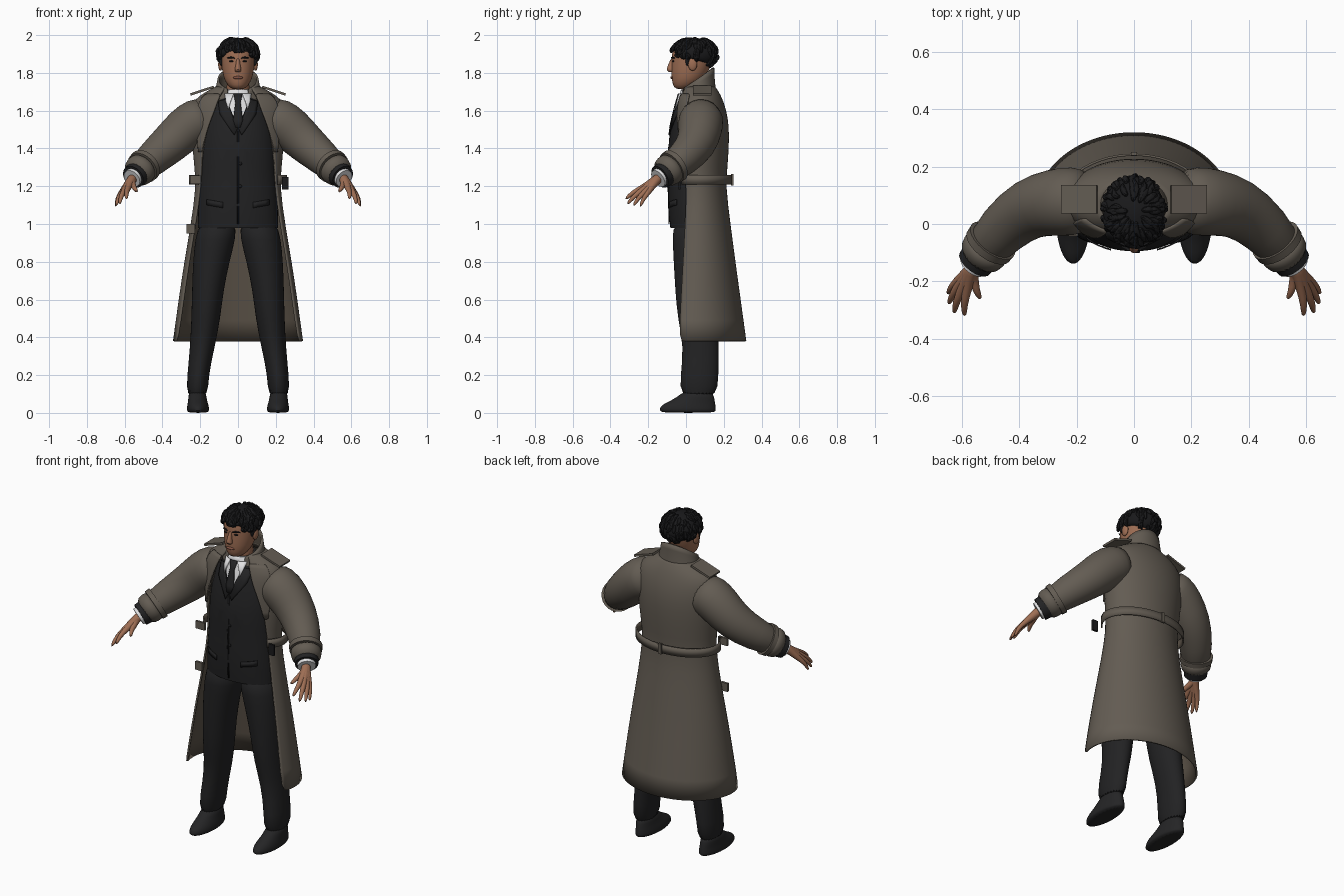
import bpy, bmesh, math, random
from mathutils import Vector, Matrix

if bpy.data.objects.get("Cube"):
    bpy.data.objects.remove(bpy.data.objects["Cube"])
random.seed(4)


def material(name, r, g, b):
    m = bpy.data.materials.new(name)
    m.use_nodes = True
    m.diffuse_color = (r, g, b, 1)
    node = m.node_tree.nodes["Principled BSDF"]
    node.inputs["Base Color"].default_value = (r, g, b, 1)
    node.inputs["Roughness"].default_value = 0.8
    return m


COAT = material("taupe coat", .125, .107, .086)
LINING = material("brown lining", .105, .085, .064)
SUIT = material("black suit", .016, .016, .017)
HAIR = material("black hair", .010, .010, .011)
SKIN = material("tan skin", .34, .155, .088)
LIPS = material("dark lips", .22, .085, .055)
SHIRT = material("white shirt", .75, .75, .76)
SHOE = material("black leather", .018, .018, .019)


def finish(name, bm, mats, sub=0, fix=True, angle=45):
    if fix:
        bmesh.ops.recalc_face_normals(bm, faces=bm.faces[:])
    me = bpy.data.meshes.new(name)
    bm.to_mesh(me)
    bm.free()
    ob = bpy.data.objects.new(name, me)
    bpy.context.collection.objects.link(ob)
    for m in mats:
        me.materials.append(m)
    bpy.ops.object.select_all(action='DESELECT')
    ob.select_set(True)
    bpy.context.view_layer.objects.active = ob
    bpy.ops.object.shade_smooth_by_angle(angle=math.radians(angle))
    if sub:
        ob.modifiers.new("smooth", 'SUBSURF').levels = sub
        ob.modifiers["smooth"].render_levels = sub
    return ob


def skin_rows(bm, rows, closed=True, caps=True):
    """Join rows of points into a surface."""
    vs = [[bm.verts.new(p) for p in row] for row in rows]
    n = len(vs[0])
    for a, b in zip(vs, vs[1:]):
        for j in range(n if closed else n - 1):
            k = (j + 1) % n
            bm.faces.new((a[j], b[j], b[k], a[k]))
    if closed and caps:
        bm.faces.new(vs[0])
        bm.faces.new(vs[-1][::-1])


def arc(z, x, hx, yc, rb, rf, t0=-180, t1=180, n=32, closed=True):
    """Horizontal oval; 0 degrees is the back, separate back and front depth."""
    out = []
    for j in range(n):
        t = math.radians(t0 + (t1 - t0) * j / (n if closed else n - 1))
        c = math.cos(t)
        out.append((x + hx * math.sin(t), yc + (rb if c > 0 else rf) * c, z))
    return out


def loft(name, rows, mat, sub=1, n=24):
    """Rows: z, x, half width, front y, back y."""
    bm = bmesh.new()
    skin_rows(bm, [arc(z, x, hx, (f + b) / 2, (b - f) / 2, (b - f) / 2, n=n)
                   for z, x, hx, f, b in rows])
    return finish(name, bm, [mat], sub)


def add_tube(bm, pts, radii, n=10):
    pts = [Vector(p) for p in pts]
    rows = []
    for i, p in enumerate(pts):
        d = (pts[min(i + 1, len(pts) - 1)] - pts[max(i - 1, 0)]).normalized()
        u = d.cross(Vector((0.13, 1, 0.1))).normalized()
        w = d.cross(u)
        rows.append([p + radii[i] * (u * math.cos(a) + w * math.sin(a))
                     for a in (2 * math.pi * j / n for j in range(n))])
    skin_rows(bm, rows)


def tube(name, pts, radii, mat, n=16, sub=1):
    bm = bmesh.new()
    add_tube(bm, pts, radii, n)
    return finish(name, bm, [mat], sub)


def ball(name, loc, size, mat):
    bm = bmesh.new()
    bmesh.ops.create_uvsphere(bm, u_segments=16, v_segments=10, radius=1,
                              matrix=Matrix.Translation(loc) @ Matrix.Diagonal((*size, 1)))
    return finish(name, bm, [mat])


def box(name, loc, size, mat, rot_y=0):
    bm = bmesh.new()
    bmesh.ops.create_cube(bm, size=1, matrix=Matrix.Translation(loc)
                          @ Matrix.Rotation(rot_y, 4, 'Y') @ Matrix.Diagonal((*size, 1)))
    return finish(name, bm, [mat], angle=30)


def at_height(table, z):
    for a, b in zip(table, table[1:]):
        if z <= b[0]:
            f = (z - a[0]) / (b[0] - a[0])
            return [p + (q - p) * f for p, q in zip(a, b)]
    return table[-1]


# Suit jacket body with the shirt opening cut as a V
TORSO = [(.98, .212, .035, .118), (1.1, .21, .035, .13), (1.2, .203, .035, .128),
         (1.3, .198, .04, .132), (1.4, .197, .045, .14), (1.5, .185, .05, .13),
         (1.6, .16, .055, .113), (1.66, .12, .055, .096), (1.71, .075, .05, .075)]
bm = bmesh.new()
skin_rows(bm, [arc(z, 0, hx, yc, r, r, n=48) for z, hx, yc, r in TORSO])
SLOPE = .4
for s in (1, -1):
    bmesh.ops.bisect_plane(bm, geom=bm.verts[:] + bm.edges[:] + bm.faces[:],
                           plane_co=(0, 0, 1.51), plane_no=(s, 0, -SLOPE))
for f in bm.faces:
    c = f.calc_center_median()
    if c.y < .04 and abs(c.x) < (c.z - 1.51) * SLOPE:
        f.material_index = 1
finish("suit_jacket", bm, [SUIT, SHIRT])


def chest(x, z, lift=.004):
    """Point just in front of the jacket."""
    z0, hx, yc, r = at_height(TORSO, z)
    return (x, yc - r * math.sqrt(max(0, 1 - (x / hx) ** 2)) - lift, z)


def patch(name, left, right, mat, lift=.004):
    """Thin cloth strip lying on the chest between two edges of x, z points."""
    bm = bmesh.new()
    rows = []
    for (xa, za), (xb, zb) in zip(left, right):
        rows.append([chest(xa + (xb - xa) * k / 4, za + (zb - za) * k / 4, lift) for k in range(5)])
    skin_rows(bm, rows, closed=False)
    ob = finish(name, bm, [mat])
    sol = ob.modifiers.new("thickness", 'SOLIDIFY')
    sol.thickness, sol.offset = .005, 0
    return ob


patch("tie", [(-.012, 1.51), (-.026, 1.55), (-.014, 1.64), (-.024, 1.69)],
      [(.012, 1.51), (.026, 1.55), (.014, 1.64), (.024, 1.69)], SUIT, .009)
patch("jacket_front_edge", [(-.004, 1.0), (-.004, 1.25), (-.004, 1.5)],
      [(.004, 1.0), (.004, 1.25), (.004, 1.5)], HAIR)
for z in (1.2, 1.32):
    ball("jacket_button", chest(.012, z), (.009, .005, .009), HAIR)

# Coat shell, open at the front: z, half width, centre y, back, front, opening angle
BODY = [(.38, .345, .05, .27, .26, 110), (.6, .315, .052, .238, .22, 111),
        (.8, .285, .055, .207, .19, 112), (1.0, .25, .058, .178, .16, 113),
        (1.2, .222, .06, .15, .135, 115), (1.3, .232, .06, .16, .14, 121),
        (1.42, .243, .07, .158, .145, 130), (1.52, .25, .075, .153, .148, 140),
        (1.6, .25, .075, .14, .135, 149), (1.66, .235, .072, .122, .118, 152),
        (1.70, .17, .07, .105, .1, 150), (1.73, .115, .068, .085, .085, 145)]


def cloth(name, rows, thick=.01, sub=1):
    bm = bmesh.new()
    skin_rows(bm, rows, closed=False)
    ob = finish(name, bm, [COAT, LINING], sub, fix=False)
    sol = ob.modifiers.new("thickness", 'SOLIDIFY')
    sol.thickness, sol.offset, sol.material_offset = thick, -1, 1
    return ob


def coat_row(z, t0, t1, grow=0., n=33):
    z, hx, yc, rb, rf, t = at_height(BODY, z)
    return arc(z, 0, hx + grow, yc, rb + grow, rf + grow, t0(t), t1(t), n, False)


cloth("coat_body", [coat_row(r[0], lambda t: -t, lambda t: t) for r in BODY])
LAPEL = (1.38, 1.46, 1.54, 1.6, 1.65, 1.69)
cloth("left_coat_lapel", [coat_row(z, lambda t: t - 6 - (z - 1.38) * 90, lambda t: t + 2, .008, 7)
                          for z in LAPEL], .008)
cloth("right_coat_lapel", [coat_row(z, lambda t: -t - 2, lambda t: 6 + (z - 1.38) * 90 - t, .008, 7)
                           for z in LAPEL], .008)

# Standing collar, higher at the back
collar = []
for base, rise, hx, r in ((1.67, .03, .132, .1), (1.72, .045, .118, .092), (1.768, .06, .108, .09)):
    collar.append([(x, y, base + rise * (y - .06) / r)
                   for x, y, z in arc(0, 0, hx, .06, r, r, -150, 150, 29, False)])
cloth("coat_collar", collar)

# Belt around the back with hanging ends
cloth("coat_belt", [arc(z, 0, .26, .07, .175, .165, -125, 125, 37, False) for z in (1.21, 1.26)], .008, 0)
box("belt_buckle", (.25, -.035, 1.215), (.035, .012, .065), HAIR)
box("belt_end", (-.225, -.035, 1.235), (.06, .012, .045), COAT)
box("belt_loop", (.0, .245, 1.235), (.02, .012, .062), COAT)
box("coat_tab", (-.25, -.012, .975), (.045, .014, .05), COAT)

# Head and neck
tube("neck", [(0, .04, 1.64), (0, .04, 1.72), (0, .045, 1.82)], [.064, .062, .06], SKIN)
loft("head", [(1.712, 0, .03, -.055, .02), (1.735, 0, .056, -.07, .06), (1.77, 0, .076, -.077, .1),
              (1.82, 0, .086, -.078, .125), (1.87, 0, .09, -.076, .14), (1.92, 0, .09, -.076, .15),
              (1.96, 0, .07, -.05, .13)], SKIN)
loft("nose", [(1.803, 0, .014, -.092, -.06), (1.815, 0, .02, -.106, -.06),
              (1.84, 0, .012, -.096, -.06), (1.88, 0, .009, -.08, -.06)], SKIN, n=12)
ball("mouth", (0, -.074, 1.775), (.027, .009, .008), LIPS)
loft("shirt_collar", [(1.66, 0, .078, -.038, .12), (1.69, 0, .073, -.034, .115),
                      (1.725, 0, .066, -.026, .105)], SHIRT)

# Hair cap with overlapping locks
def lowest(a):
    return .12 if abs(a) < .75 else .1 - .36 * abs(a)


def dome(a, e, grow=1.):
    return Vector((.109 * grow * math.cos(e) * math.sin(a),
                   .045 - .124 * grow * math.cos(e) * math.cos(a),
                   1.9 + .086 * grow * math.sin(e)))


bm = bmesh.new()
angles = [2 * math.pi * j / 32 - math.pi for j in range(32)]
skin_rows(bm, [[dome(a, lowest(a) + (1.5 - lowest(a)) * i / 8) for a in angles] for i in range(9)])
for i in range(130):
    a = random.uniform(-math.pi, math.pi)
    e = random.uniform(lowest(a) + .25, 1.4)
    end = max(lowest(a) - .06, e - random.uniform(.5, .8))
    bend = random.uniform(-.2, .2)
    add_tube(bm, [dome(a, e, .98), dome(a + bend, (e + end) / 2, 1.03), dome(a - bend / 2, end, 1.01)],
             [.009, .015, .005], 7)
finish("hair", bm, [HAIR], 1)

# Paired parts; +x is the left side
for s, side in ((1, "left_"), (-1, "right_")):
    def flip(pts):
        return [(s * p[0],) + tuple(p[1:]) for p in pts]

    # Face details
    ball(side + "eye", (s * .034, -.067, 1.862), (.014, .006, .005), HAIR)
    tube(side + "eyebrow", flip([(.014, -.078, 1.876), (.036, -.073, 1.884), (.06, -.058, 1.878)]),
         [.004, .006, .003], HAIR, 8)
    ball(side + "ear", (s * .093, .035, 1.845), (.012, .024, .034), SKIN)
    tube(side + "sideburn", flip([(.09, .01, 1.91), (.093, .008, 1.87), (.088, .006, 1.835)]),
         [.018, .014, .006], HAIR, 8)

    # Suit details
    patch(side + "shirt_collar_point", flip([(.022, 1.69), (.038, 1.65), (.05, 1.61)]),
          flip([(.07, 1.69), (.064, 1.65), (.052, 1.61)]), SHIRT, .008)
    patch(side + "suit_lapel", flip([(.003, 1.505), (.035, 1.59), (.062, 1.66)]),
          flip([(.02, 1.47), (.095, 1.58), (.105, 1.65)]), SUIT, .007)
    patch(side + "pocket_flap", flip([(.08, 1.085), (.08, 1.115)]),
          flip([(.165, 1.1), (.165, 1.13)]), SUIT, .005)

    # Trouser leg and shoe
    loft(side + "trouser_leg", flip([]) or [(z, s * x, hx, f, b) for z, x, hx, f, b in (
        (.075, .216, .06, -.035, .168), (.2, .213, .056, -.03, .172), (.35, .188, .066, -.012, .176),
        (.5, .17, .077, -.045, .17), (.65, .16, .084, -.058, .165), (.8, .142, .097, -.066, .16),
        (.92, .12, .108, -.072, .16), (1.02, .105, .1, -.07, .15))], SUIT)
    loft(side + "shoe", [(z, s * x, hx, f, b) for z, x, hx, f, b in (
        (0, .212, .052, -.132, .155), (.012, .212, .06, -.142, .16), (.035, .212, .058, -.138, .158),
        (.055, .213, .053, -.105, .155), (.08, .215, .048, -.05, .15), (.12, .215, .045, -.01, .14))], SHOE)

    # Coat sleeve, cuff and strap
    tube(side + "sleeve", flip([(.15, .08, 1.57), (.215, .08, 1.55), (.28, .075, 1.505), (.36, .06, 1.425),
                                (.455, -.01, 1.345), (.545, -.125, 1.26)]),
         [.105, .122, .118, .107, .092, .072], COAT, 24)
    tube(side + "coat_cuff", flip([(.498, -.065, 1.306), (.52, -.093, 1.284), (.547, -.127, 1.259)]),
         [.088, .086, .078], COAT, 24)
    tube(side + "cuff_strap", flip([(.492, -.057, 1.311), (.507, -.077, 1.297)]), [.092, .09], COAT, 24, 0)
    tube(side + "jacket_cuff", flip([(.53, -.105, 1.27), (.555, -.138, 1.249)]), [.068, .064], SUIT, 20, 0)
    tube(side + "shirt_cuff", flip([(.54, -.12, 1.26), (.562, -.148, 1.24)]), [.053, .05], SHIRT, 20, 0)
    box(side + "epaulette", (s * .19, .086, 1.706), (.13, .1, .012), COAT, s * .32)

    # Hand: every finger runs from the wrist so the roots form the palm
    bm = bmesh.new()
    for knuckle, tip, r in (((.582, -.232, 1.19), (.59, -.322, 1.13), .0135),
                            ((.6, -.228, 1.18), (.627, -.312, 1.103), .0135),
                            ((.613, -.215, 1.17), (.645, -.28, 1.094), .0125),
                            ((.62, -.2, 1.165), (.648, -.243, 1.09), .0115),
                            ((.555, -.195, 1.205), (.533, -.262, 1.168), .0135)):
        k, t = Vector(knuckle), Vector(tip)
        bend = (k + t) / 2 + Vector((.006, -.004, .008))
        pts = [(.55, -.135, 1.25), (.568, -.165, 1.228), k, bend, t]
        add_tube(bm, flip([tuple(p) for p in pts]), [.03, .026, r * 1.25, r, r * .6])
    finish(side + "hand", bm, [SKIN], 1)
